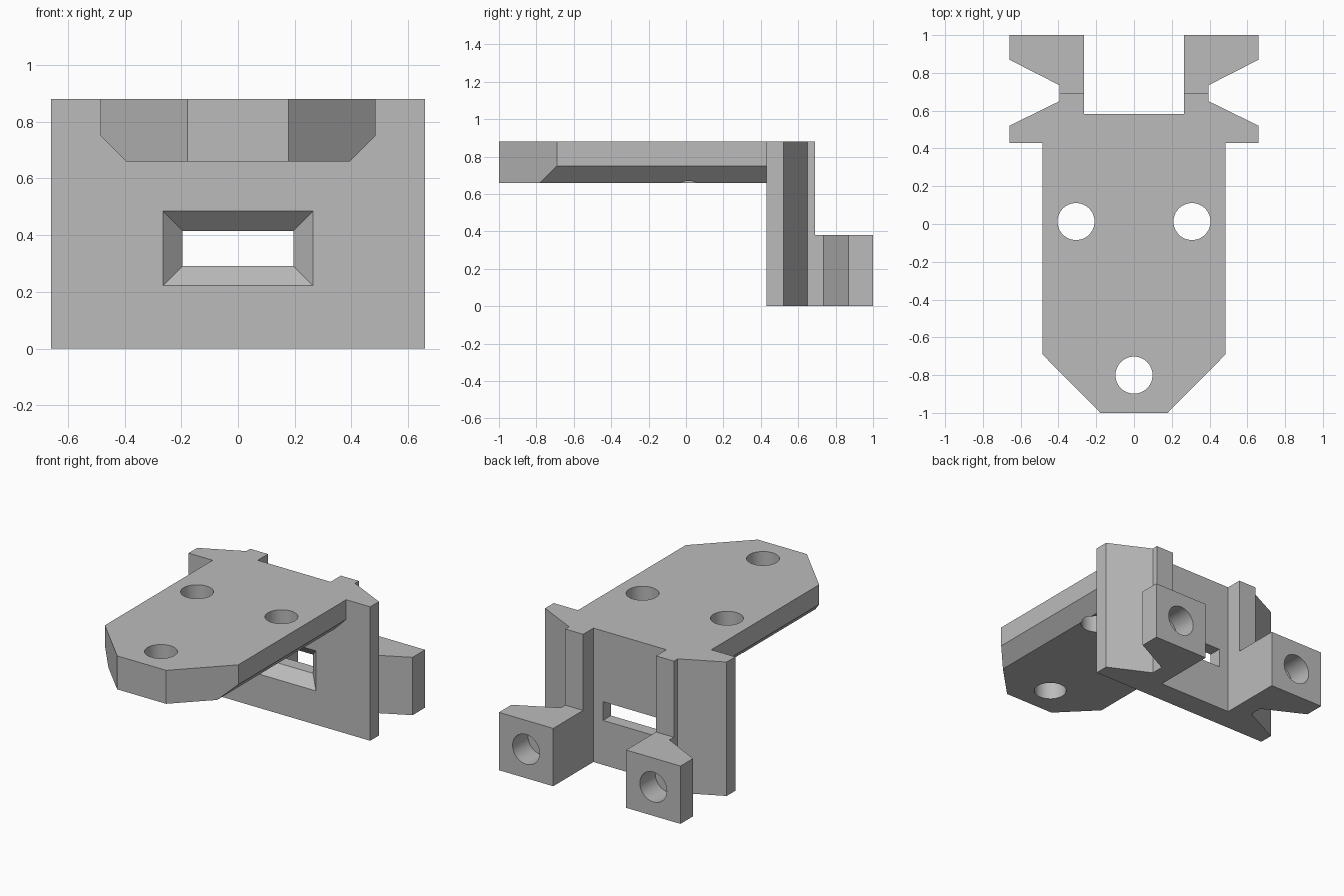
import bpy
import bmesh
import math

cube = bpy.data.objects.get("Cube")
if cube:
    bpy.data.objects.remove(cube, do_unlink=True)

grey = bpy.data.materials.new("plain_grey")
grey.use_nodes = True
grey.diffuse_color = (0.5, 0.5, 0.5, 1)
grey.node_tree.nodes["Principled BSDF"].inputs["Base Color"].default_value = (0.5, 0.5, 0.5, 1)


def loft(name, start, end):
    """Closed solid between two matching rings of 3D points."""
    bm = bmesh.new()
    a = [bm.verts.new(p) for p in start]
    b = [bm.verts.new(p) for p in end]
    bm.faces.new(a)
    bm.faces.new(b)
    n = len(a)
    for i in range(n):
        j = (i + 1) % n
        bm.faces.new((a[i], a[j], b[j], b[i]))
    bmesh.ops.recalc_face_normals(bm, faces=bm.faces)
    mesh = bpy.data.meshes.new(name)
    bm.to_mesh(mesh)
    bm.free()
    mesh.materials.append(grey)
    obj = bpy.data.objects.new(name, mesh)
    bpy.context.collection.objects.link(obj)
    return obj


def upright(name, outline, z0, z1):
    return loft(name, [(x, y, z0) for x, y in outline], [(x, y, z1) for x, y in outline])


def along_y(name, outline, y0, y1):
    return loft(name, [(x, y0, z) for x, z in outline], [(x, y1, z) for x, z in outline])


def mirrored(half):
    """Complete a symmetric outline from its +x half."""
    return half + [(-x, v) for x, v in reversed(half)]


def rect(hx, v0, v1):
    return [(hx, v0), (hx, v1), (-hx, v1), (-hx, v0)]


def circle(cx, cv, r, n=48):
    return [(cx + r * math.cos(2 * math.pi * i / n), cv + r * math.sin(2 * math.pi * i / n))
            for i in range(n)]


def combine(target, tool, operation):
    """Apply a boolean and discard the tool."""
    tool.hide_render = True
    mod = target.modifiers.new("combine", 'BOOLEAN')
    mod.operation = operation
    mod.solver = 'EXACT'
    mod.object = tool
    bpy.context.view_layer.objects.active = target
    bpy.ops.object.modifier_apply(modifier=mod.name)
    bpy.data.objects.remove(tool, do_unlink=True)


TOP, UNDER, LUG_TOP = 0.88, 0.66, 0.38
WALL_FRONT, WALL_BACK = 0.43, 0.583
HOLE = 0.098

# Horizontal plate: tapered nose, long lower edges chamfered
plate = upright("plate", mirrored([(0.178, -1.0), (0.485, -0.69), (0.485, 0.5)]), UNDER, TOP)
section = mirrored([(0.395, UNDER - 0.0), (0.485, 0.75), (0.485, TOP)])
combine(plate, along_y("plate_section", section, -1.1, 0.6), 'INTERSECT')

# Upright wall with notched sides and two rear lugs
bracket = upright("mounting_bracket", mirrored([
    (0.265, WALL_BACK), (0.265, 1.0), (0.66, 1.0), (0.66, 0.87), (0.395, 0.735),
    (0.395, 0.65), (0.66, 0.52), (0.66, WALL_FRONT)]), 0, TOP)
combine(bracket, upright("lug_step", rect(0.8, 0.69, 1.1), LUG_TOP, 1.0), 'DIFFERENCE')
combine(bracket, plate, 'UNION')

# Flared window: funnel at the front, straight slot behind
flare = loft("window_flare",
             [(x, WALL_FRONT - 0.01, z) for x, z in rect(0.275, 0.212, 0.495)],
             [(x, WALL_FRONT + 0.07, z) for x, z in rect(0.195, 0.292, 0.415)])
combine(bracket, flare, 'DIFFERENCE')
combine(bracket, along_y("window_slot", rect(0.195, 0.292, 0.415), 0.48, 0.65), 'DIFFERENCE')

# Screw holes through the plate
for x, y in ((-0.307, 0.013), (0.307, 0.013), (0, -0.80)):
    combine(bracket, upright("screw_hole", circle(x, y, HOLE), 0.6, 1.0), 'DIFFERENCE')

# Blind holes in the lug backs
for side in (-1, 1):
    combine(bracket, along_y("lug_hole", circle(side * 0.4625, 0.19, HOLE), 0.84, 1.1), 'DIFFERENCE')

# Merge coplanar faces and shade
bm = bmesh.new()
bm.from_mesh(bracket.data)
bmesh.ops.remove_doubles(bm, verts=bm.verts, dist=0.0001)
bmesh.ops.dissolve_limit(bm, angle_limit=math.radians(0.5), verts=bm.verts, edges=bm.edges)
bm.to_mesh(bracket.data)
bm.free()
bpy.ops.object.select_all(action='DESELECT')
bracket.select_set(True)
bpy.context.view_layer.objects.active = bracket
bpy.ops.object.shade_smooth_by_angle(angle=math.radians(20))
